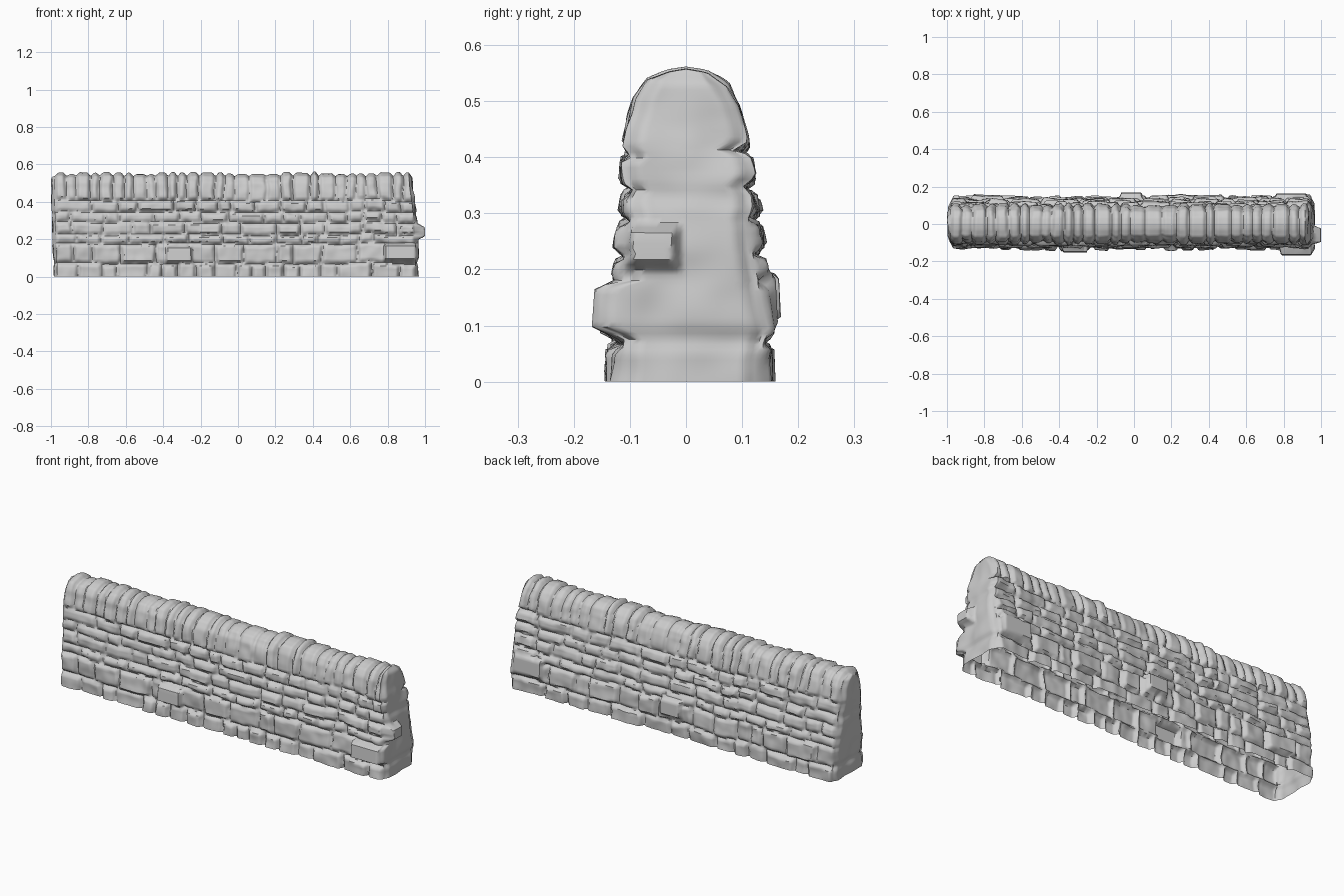
import bpy, bmesh, math, random
from mathutils import Vector, noise

if "Cube" in bpy.data.objects:
    bpy.data.objects.remove(bpy.data.objects["Cube"])

random.seed(7)
NX, NS, NE = 270, 64, 30        # samples along the wall, up each side, across each end

# Half profiles (y, z) from ground to crest
FRONT = [(-.135, 0), (-.132, .08), (-.125, .18), (-.117, .28), (-.110, .38), (-.100, .45),
         (-.088, .50), (-.064, .533), (-.03, .547), (0, .552)]
BACK = [(.147, 0), (.147, .08), (.142, .18), (.128, .28), (.112, .38), (.101, .44),
        (.087, .49), (.068, .525), (.035, .546), (0, .552)]
COURSES = [0, .07, .175, .225, .29, .345, .41, 9]
# Stones that stick out: x0, x1, z0, z1, height
PROUD = {-1: [(.775, .96, .08, .18, .037), (-.39, -.24, .07, .165, .022)],
         1: [(-.08, .05, .10, .20, .024), (.75, .93, .09, .20, .018)]}


def smooth(t):
    t = max(0, min(1, t))
    return t * t * (3 - 2 * t)


def lerp(a, b, t):
    return a + (b - a) * t


def resample(pts, n):
    pts = [Vector(p) for p in pts]
    lens = [(b - a).length for a, b in zip(pts, pts[1:])]
    out = []
    for i in range(n + 1):
        d = sum(lens) * i / n
        k = 0
        while k < len(lens) - 1 and d > lens[k]:
            d -= lens[k]
            k += 1
        out.append(pts[k].lerp(pts[k + 1], min(1, d / lens[k])))
    return out


def x_end(side, z):
    if side < 0:
        return -.968 - .012 * smooth(z / .4)
    return .948 - .034 * smooth((z - .22) / .33)


def make_course(lo, hi):
    """Random joints along one course, each stone with its own offset and tilt."""
    xs = [-.98]
    while xs[-1] < .95 - lo:
        xs.append(xs[-1] + random.uniform(lo, hi))
    xs[-1] = .95
    return [(a, b, random.uniform(-.007, .008), random.uniform(-.06, .06), random.uniform(-.1, .1))
            for a, b in zip(xs, xs[1:])]


cap = make_course(.045, .095)
courses = {s: [make_course(.075, .20) for _ in COURSES[:-2]] + [cap] for s in (-1, 1)}


def height(side, x, z):
    """Relief of the stonework: pillowed stones with sunken joints."""
    wz = z + .016 * noise.noise((x * 5, side * 3, 1)) + .005 * noise.noise((x * 22, side, z * 9))
    k = max(i for i in range(len(COURSES) - 1) if wz >= COURSES[i] or i == 0)
    wx = x + .010 * noise.noise((x * 6, z * 14, side * 2))
    stones = courses[side][k]
    st = next((s for s in stones if wx < s[1]), stones[-1])
    a, b, off, tx, tz = st
    dz = min(wz - COURSES[k] if k else 1, COURSES[k + 1] - wz)
    dx = min(wx - a, b - wx)
    top = k == len(COURSES) - 2
    h = -.019 + (.019 + off) * smooth(dx / .022 + .1) * smooth(dz / .018 + .1)
    if top:
        h = -.015 + (.017 + off) * smooth(dx / .022 + .1) * smooth(dz / .018 + .3)
    else:
        h += tx * (wx - (a + b) / 2) + tz * (wz - (COURSES[k] + COURSES[k + 1]) / 2)
    h += .006 * noise.noise((x * 18, side * 5, z * 18))
    for x0, x1, z0, z1, p in PROUD[side]:
        d = min(x - x0, x1 - x, z - z0, z1 - z)
        if d > 0:
            h = lerp(h, p, smooth(d / .014))
    return h


# Full arch profile with outward normals
f, bk = resample(FRONT, NS), resample(BACK, NS)
profile = f + bk[-2::-1]
last = len(profile) - 1
bm = bmesh.new()
grid = []
for j, p in enumerate(profile):
    t = (profile[min(last, j + 3)] - profile[max(0, j - 3)]).normalized()
    n = Vector((-t.y, t.x))
    side = -1 if j <= NS else 1
    row = []
    for i in range(NX + 1):
        x = lerp(x_end(-1, p.y), x_end(1, p.y), i / NX)
        h = height(side, x, p.y)
        # blend relief of both faces across the crest
        if p.y > .53:
            h = lerp(h, (height(-1, x, p.y) + height(1, x, p.y)) / 2, smooth((p.y - .53) / .02))
        q = p + n * h
        row.append(bm.verts.new((x, q.x, 0 if j in (0, last) else max(.004, q.y))))
    grid.append(row)

# Faces and capping stones
for j in range(last):
    for i in range(NX):
        bm.faces.new((grid[j][i], grid[j][i + 1], grid[j + 1][i + 1], grid[j + 1][i]))


def end_bulge(side, y, z, edge):
    h = .016 * smooth(edge / .035) + .008 * noise.noise((side * 4, y * 13, z * 13))
    h -= .007 * smooth(1 - abs(z - .075) / .03) + .005 * smooth(1 - abs(z - .33) / .03)
    if side > 0:
        d = min(y + .115, -.005 - y, z - .195, .285 - z)
        if d > 0:
            h = lerp(h, .052, smooth(d / .022))
    return h


# Wall ends: strips between matching front and back heights
for side, i in ((-1, 0), (1, NX)):
    rows = []
    for j in range(NS):
        a, b = grid[j][i], grid[last - j][i]
        row = [a]
        for m in range(1, NE):
            c = a.co.lerp(b.co, m / NE)
            edge = min(c.y - a.co.y, b.co.y - c.y, .56 - c.z)
            c.x += side * end_bulge(side, c.y, c.z, edge)
            row.append(bm.verts.new(c))
        rows.append(row + [b])
    for r0, r1 in zip(rows, rows[1:]):
        for m in range(NE):
            bm.faces.new((r0[m], r0[m + 1], r1[m + 1], r1[m]))
    for m in range(NE):
        bm.faces.new((rows[-1][m], rows[-1][m + 1], grid[NS][i]))

bmesh.ops.recalc_face_normals(bm, faces=bm.faces)
# Open-bottomed shell: make sure the faces point outward
bm.faces.ensure_lookup_table()
if bm.faces[0].normal.y > 0:
    bmesh.ops.reverse_faces(bm, faces=bm.faces)

me = bpy.data.meshes.new("stone_wall")
bm.to_mesh(me)
bm.free()
wall = bpy.data.objects.new("stone_wall", me)
bpy.context.collection.objects.link(wall)
bpy.context.view_layer.objects.active = wall
wall.select_set(True)
bpy.ops.object.shade_smooth_by_angle(angle=math.radians(50))
